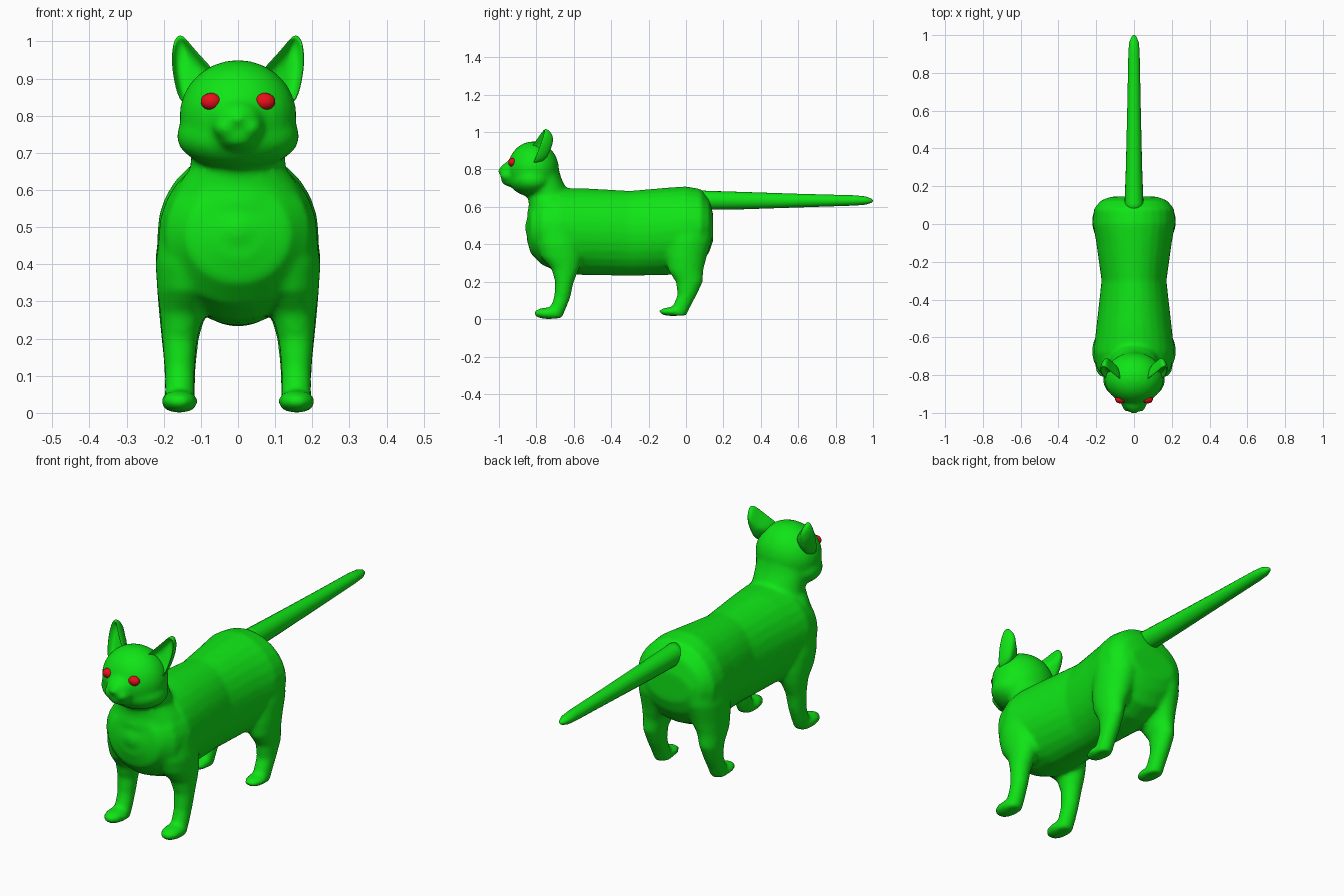
import bpy, bmesh
from math import cos, sin, pi
from mathutils import Vector, Matrix

if "Cube" in bpy.data.objects:
    bpy.data.objects.remove(bpy.data.objects["Cube"])


def material(name, rgb):
    m = bpy.data.materials.new(name)
    m.diffuse_color = (*rgb, 1)
    m.use_nodes = True
    m.node_tree.nodes["Principled BSDF"].inputs["Base Color"].default_value = m.diffuse_color
    return m


GREEN = material("green", (0.005, 0.78, 0.008))
RED = material("red", (0.8, 0.005, 0.01))


def finish(name, bm, mat):
    bmesh.ops.recalc_face_normals(bm, faces=bm.faces)
    me = bpy.data.meshes.new(name)
    bm.to_mesh(me)
    bm.free()
    me.materials.append(mat)
    me.polygons.foreach_set("use_smooth", [True] * len(me.polygons))
    ob = bpy.data.objects.new(name, me)
    bpy.context.collection.objects.link(ob)
    return ob


def loft(bm, rings, seg=28):
    """Skin elliptical rings, each given as (centre, half-axis a, half-axis b)."""
    loops = []
    for c, a, b in rings:
        c, a, b = Vector(c), Vector(a), Vector(b)
        loops.append([bm.verts.new(c + a * cos(2 * pi * i / seg) + b * sin(2 * pi * i / seg))
                      for i in range(seg)])
    for p, q in zip(loops, loops[1:]):
        for i in range(seg):
            j = (i + 1) % seg
            bm.faces.new((p[i], p[j], q[j], q[i]))
    bm.faces.new(loops[0][::-1])
    bm.faces.new(loops[-1])


def blob(bm, c, r):
    bmesh.ops.create_uvsphere(bm, u_segments=28, v_segments=18, radius=1,
                              matrix=Matrix.Translation(c) @ Matrix.Diagonal((*r, 1)))


def along_y(rows):   # rows: y, z low, z high, half width
    return [((0, y, (lo + hi) / 2), (w, 0, 0), (0, 0, (hi - lo) / 2)) for y, lo, hi, w in rows]


def along_z(rows, s=1):   # rows: z, y front, y back, x centre, half width
    return [((s * x, (f + b) / 2, z), (w, 0, 0), (0, (b - f) / 2, 0)) for z, f, b, x, w in rows]


body = bmesh.new()
# torso
loft(body, along_y([
    (-.85, .42, .53, .06), (-.83, .35, .61, .14), (-.77, .29, .67, .195),
    (-.68, .25, .70, .215), (-.55, .235, .70, .20), (-.30, .232, .686, .172),
    (-.10, .235, .703, .20), (0, .25, .71, .218), (.08, .29, .695, .213),
    (.125, .36, .64, .175), (.145, .42, .56, .12)]))
# neck
loft(body, along_z([
    (.45, -.84, -.48, 0, .19), (.56, -.85, -.54, 0, .19), (.61, -.84, -.58, 0, .165),
    (.66, -.845, -.62, 0, .128), (.70, -.86, -.64, 0, .128), (.75, -.87, -.665, 0, .13),
    (.80, -.87, -.68, 0, .12)]))
# chest tuft
blob(body, (0, -.805, .49), (.09, .055, .075))
# head, cheeks, muzzle, chin, nose
blob(body, (0, -.817, .80), (.158, .138, .15))
blob(body, (0, -.82, .745), (.166, .125, .09))
blob(body, (0, -.91, .79), (.072, .088, .06))
blob(body, (0, -.92, .745), (.06, .07, .04))
blob(body, (0, -.988, .792), (.02, .02, .015))

for s in (-1, 1):
    # whisker pads
    blob(body, (s * .03, -.95, .768), (.038, .045, .032))
    # front legs and paws
    loft(body, along_z([
        (.50, -.80, -.56, .11, .10), (.40, -.80, -.55, .125, .097), (.33, -.775, -.55, .135, .083),
        (.27, -.72, -.57, .15, .06), (.20, -.70, -.60, .157, .048), (.12, -.705, -.617, .157, .041),
        (.06, -.725, -.64, .157, .041), (.004, -.75, -.665, .157, .04)], s))
    blob(body, (s * .158, -.735, .031), (.05, .08, .031))
    # back legs and paws
    loft(body, along_z([
        (.52, -.10, .145, .11, .10), (.42, -.11, .138, .125, .097), (.33, -.11, .11, .135, .083),
        (.26, -.095, .092, .15, .062), (.20, -.055, .09, .156, .05), (.13, -.045, .058, .156, .043),
        (.07, -.07, .025, .156, .041), (.018, -.085, .0, .156, .038)], s))
    blob(body, (s * .156, -.075, .04), (.046, .07, .024))

cat_body = finish("body", body, GREEN)
# fuse the overlapping volumes into one skin
rm = cat_body.modifiers.new("fuse", 'REMESH')
rm.mode, rm.voxel_size, rm.use_smooth_shade = 'VOXEL', 0.011, True
sm = cat_body.modifiers.new("soften", 'SMOOTH')
sm.factor, sm.iterations = 0.5, 7

# tail
tail = bmesh.new()
loft(tail, along_y([
    (.07, .585, .69, .05), (.11, .585, .686, .05), (.3, .587, .68, .043), (.6, .597, .67, .036),
    (.9, .607, .662, .03), (.96, .612, .656, .026), (.99, .621, .645, .014), (1.0, .63, .636, .004)]), 20)
finish("tail", tail, GREEN)

# ears: rim outline, cupped inside, rounded back
RIM = [(.05, -.835, .91), (.09, -.805, .95), (.13, -.775, .995), (.150, -.752, 1.022),
       (.172, -.752, 1.014), (.181, -.765, .96), (.175, -.79, .90), (.155, -.815, .82), (.10, -.845, .83)]
BASE = Vector((.12, -.80, .89))


def ear(name, s):
    bm = bmesh.new()

    def ring(k, dy):
        pts = [BASE.lerp(Vector(p), k) + Vector((0, dy, 0)) for p in RIM]
        return [bm.verts.new((s * p.x, p.y, p.z)) for p in pts]
    loops = [ring(.6, .03), ring(.84, .012), ring(.93, -.004), ring(1.01, 0), ring(.95, .025), ring(.55, .075)]
    n = len(RIM)
    for p, q in zip(loops, loops[1:]):
        for i in range(n):
            bm.faces.new((p[i], p[(i + 1) % n], q[(i + 1) % n], q[i]))
    bm.faces.new(loops[0])
    bm.faces.new(loops[-1])
    ob = finish(name, bm, GREEN)
    ob.modifiers.new("round", 'SUBSURF').levels = 2


for side, s in (("left", -1), ("right", 1)):
    ear(side + "_ear", s)
    # eyes
    eye = bmesh.new()
    blob(eye, (s * .072, -.928, .838), (.028, .022, .023))
    finish(side + "_eye", eye, RED)
